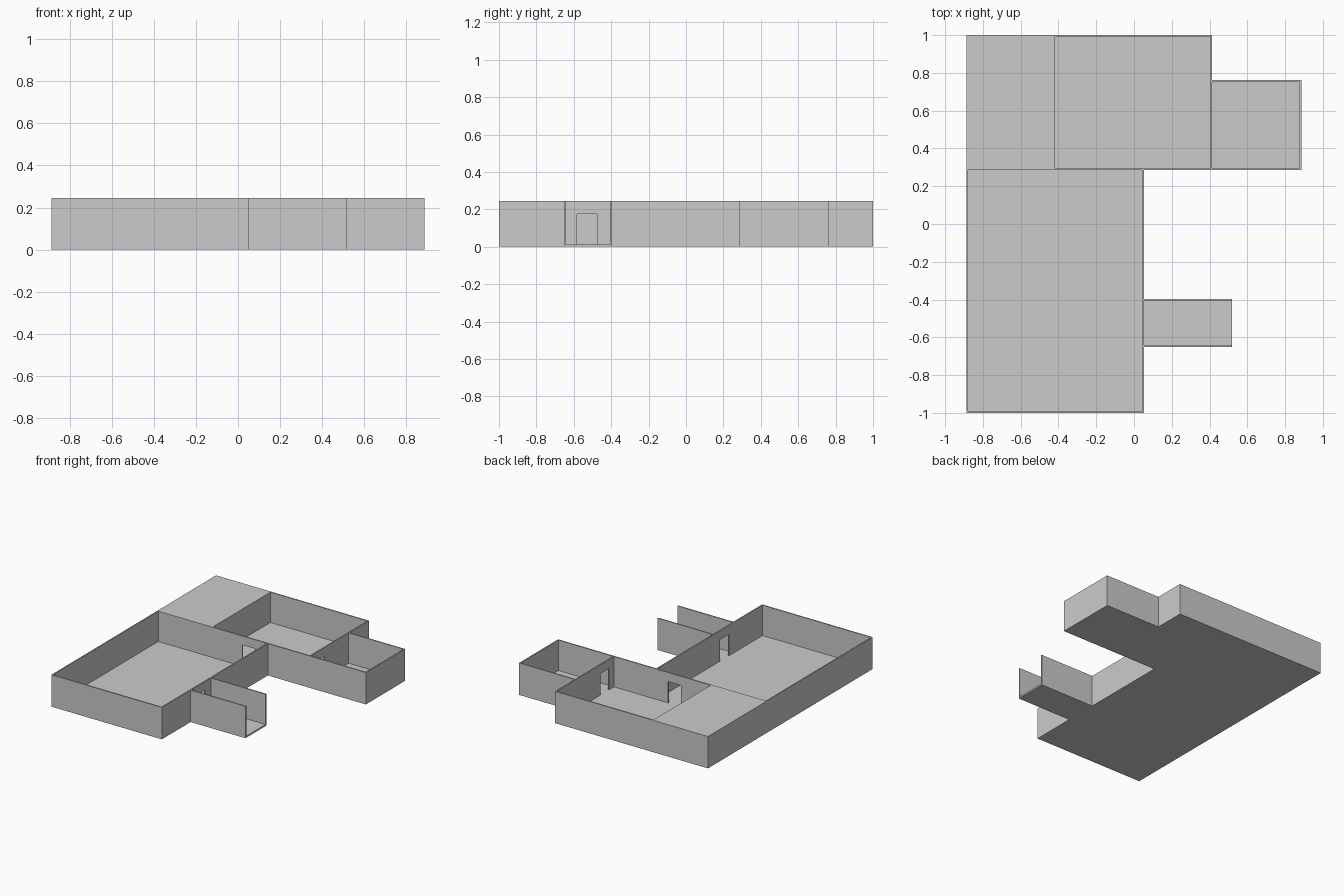
import bpy, bmesh

if "Cube" in bpy.data.objects:
    bpy.data.objects.remove(bpy.data.objects["Cube"])

H, FLOOR, DOOR_TOP = 0.245, 0.012, 0.176   # wall height, slab thickness, lintel


def extruded(name, pts, z0, z1):
    """Prism from a counter-clockwise plan outline."""
    bm = bmesh.new()
    base = bm.faces.new([bm.verts.new((x, y, z0)) for x, y in pts])
    top = bmesh.ops.extrude_face_region(bm, geom=[base])["geom"]
    bmesh.ops.translate(bm, vec=(0, 0, z1 - z0),
                        verts=[g for g in top if isinstance(g, bmesh.types.BMVert)])
    bmesh.ops.recalc_face_normals(bm, faces=bm.faces)
    me = bpy.data.meshes.new(name)
    bm.to_mesh(me)
    bm.free()
    ob = bpy.data.objects.new(name, me)
    bpy.context.collection.objects.link(ob)
    return ob


# Whole plan outline: main room, back wing, side room and entry passage
plan = [(-.887, -1), (.053, -1), (.053, -.651), (.519, -.651),
        (.519, -.397), (.053, -.397), (.053, .286), (.887, .286),
        (.887, .762), (.414, .762), (.414, 1), (-.887, 1)]
building = extruded("floor_plan_walls", plan, 0, H)

# Spaces hollowed out: name, x0, x1, y0, y1, top (the back left block stays solid)
OPEN = H + 0.1
spaces = [
    ("main_room_space", -.878, .043, -.990, .286, OPEN),
    ("back_room_space", -.418, .405, .296, .990, OPEN),
    ("side_room_space", .414, .877, .296, .753, OPEN),
    ("passage_space", .053, .700, -.641, -.406, OPEN),
    ("main_to_back_door", -.163, -.056, .270, .310, DOOR_TOP),
    ("back_to_side_door", .390, .430, .355, .462, DOOR_TOP),
    ("main_to_passage_door", .030, .070, -.583, -.476, DOOR_TOP),
]
for name, x0, x1, y0, y1, top in spaces:
    cutter = extruded(name, [(x0, y0), (x1, y0), (x1, y1), (x0, y1)], FLOOR, top)
    cutter.hide_render = True
    cutter.hide_set(True)
    mod = building.modifiers.new(name, "BOOLEAN")
    mod.operation = "DIFFERENCE"
    mod.solver = "EXACT"
    mod.object = cutter
